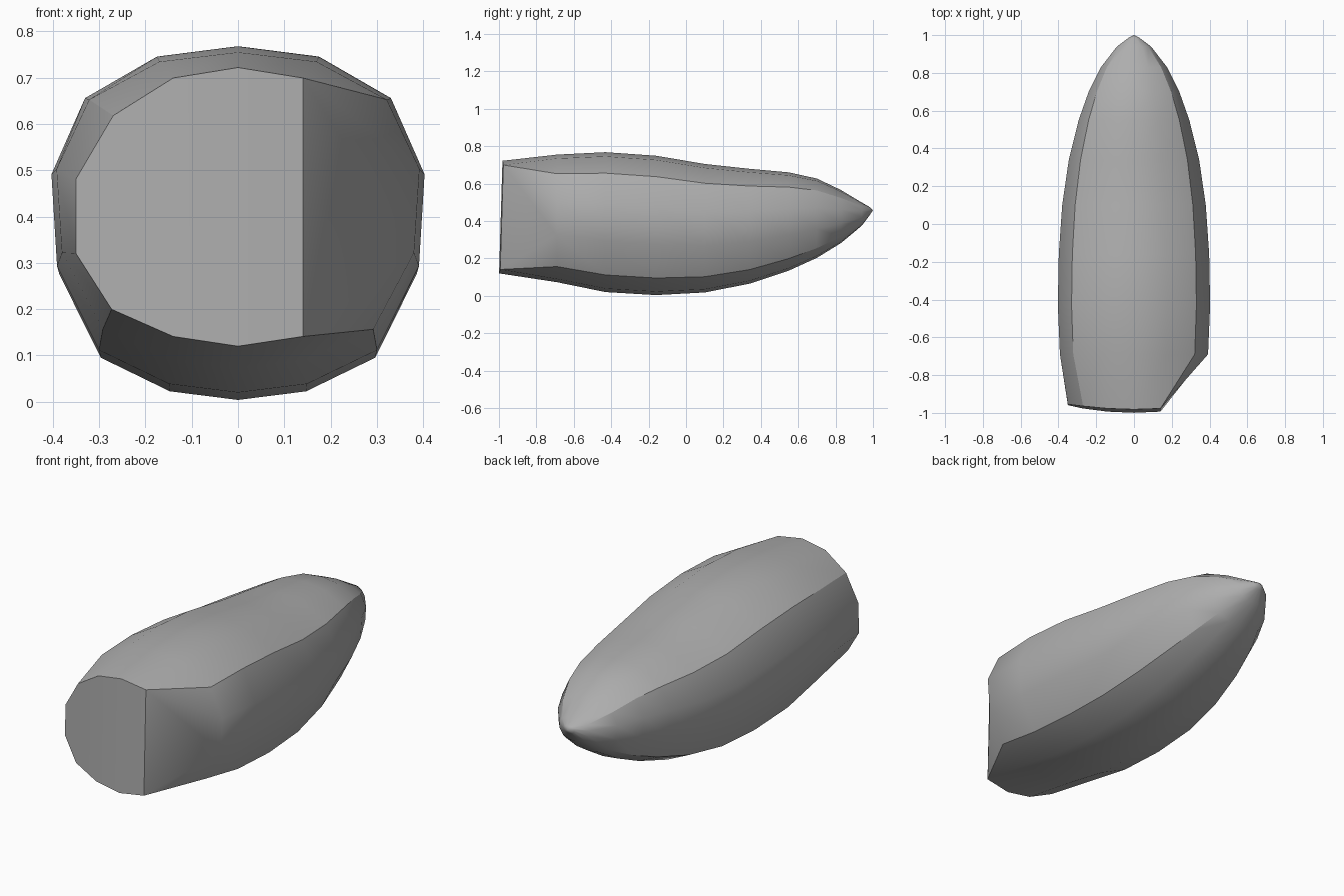
import bpy, bmesh, math

cube = bpy.data.objects.get("Cube")
if cube:
    bpy.data.objects.remove(cube, do_unlink=True)

# single grey material
GREY = (0.42, 0.42, 0.42, 1)
mat = bpy.data.materials.new("mid grey")
mat.use_nodes = True
mat.diffuse_color = GREY
bsdf = next(n for n in mat.node_tree.nodes if n.type == 'BSDF_PRINCIPLED')
bsdf.inputs["Base Color"].default_value = GREY

# half cross-sections, top to bottom, in units of half width and half height
BODY = [(0, 1), (.434, .94), (.82, .70), (1, .26), (.97, -.27), (.745, -.755), (.37, -.95), (0, -1)]
NOSE = [(0, 1), (.4, .925), (.77, .655), (1, .2), (1, -.335), (.78, -.735), (.4, -.93), (0, -1)]
# stations: y, half width, top z, bottom z
STATIONS = [(-.69, .392, .755, .073), (-.43, .403, .768, .02), (-.16, .398, .749, .004),
            (.10, .380, .705, .018), (.34, .345, .679, .065), (.55, .293, .660, .135),
            (.70, .240, .627, .203), (.83, .175, .565, .283), (.94, .090, .499, .375),
            (.985, .030, .473, .435)]

bm = bmesh.new()


def section(profile, w, top, bottom, y_at):
    """Closed 14-sided ring: +x side from the top down, then -x side back up."""
    mid, h = (top + bottom) / 2, (top - bottom) / 2
    pts = profile + [(-x, z) for x, z in profile[-2:0:-1]]
    return [bm.verts.new((x * w, y_at(x * w, mid + z * h), mid + z * h)) for x, z in pts]


def face(verts):
    verts = list(dict.fromkeys(verts))
    if len(verts) > 2:
        bm.faces.new(verts)


def skin(a, b):
    n = len(a)
    for i in range(n):
        j = (i + 1) % n
        face([a[i], a[j], b[j], b[i]])


# blunt front ring, slightly bowed; its +x side collapses onto one upright edge
front = section(NOSE, .35, .722, .12, lambda x, z: -1.003 + .03 * z + .28 * x * x)
for i, keep in ((2, 1), (3, 1), (4, 6), (5, 6)):
    bm.verts.remove(front[i])
    front[i] = front[keep]

# hull lofted from the front to the pointed tail
rings = [front] + [section(BODY, w, t, b, lambda x, z, y=y: y) for y, w, t, b in STATIONS]
for a, b in zip(rings, rings[1:]):
    skin(a, b)
tip = bm.verts.new((0, 1, .458))
skin(rings[-1], [tip] * 14)

# front cap in upright strips from the cut edge across to the -x side
columns = [(front[1], front[6]), (front[0], front[7])] + [(front[14 - i], front[14 - (7 - i)]) for i in (1, 2, 3)]
for (a, b), (c, d) in zip(columns, columns[1:]):
    face([a, b, d, c])

bmesh.ops.recalc_face_normals(bm, faces=bm.faces)
mesh = bpy.data.meshes.new("pointed_body")
bm.to_mesh(mesh)
bm.free()
mesh.materials.append(mat)
body = bpy.data.objects.new("pointed_body", mesh)
bpy.context.collection.objects.link(body)

# smooth shading with the sharp shoulder and keel lines kept
bpy.ops.object.select_all(action='DESELECT')
body.select_set(True)
bpy.context.view_layer.objects.active = body
bpy.ops.object.shade_smooth_by_angle(angle=math.radians(30))
